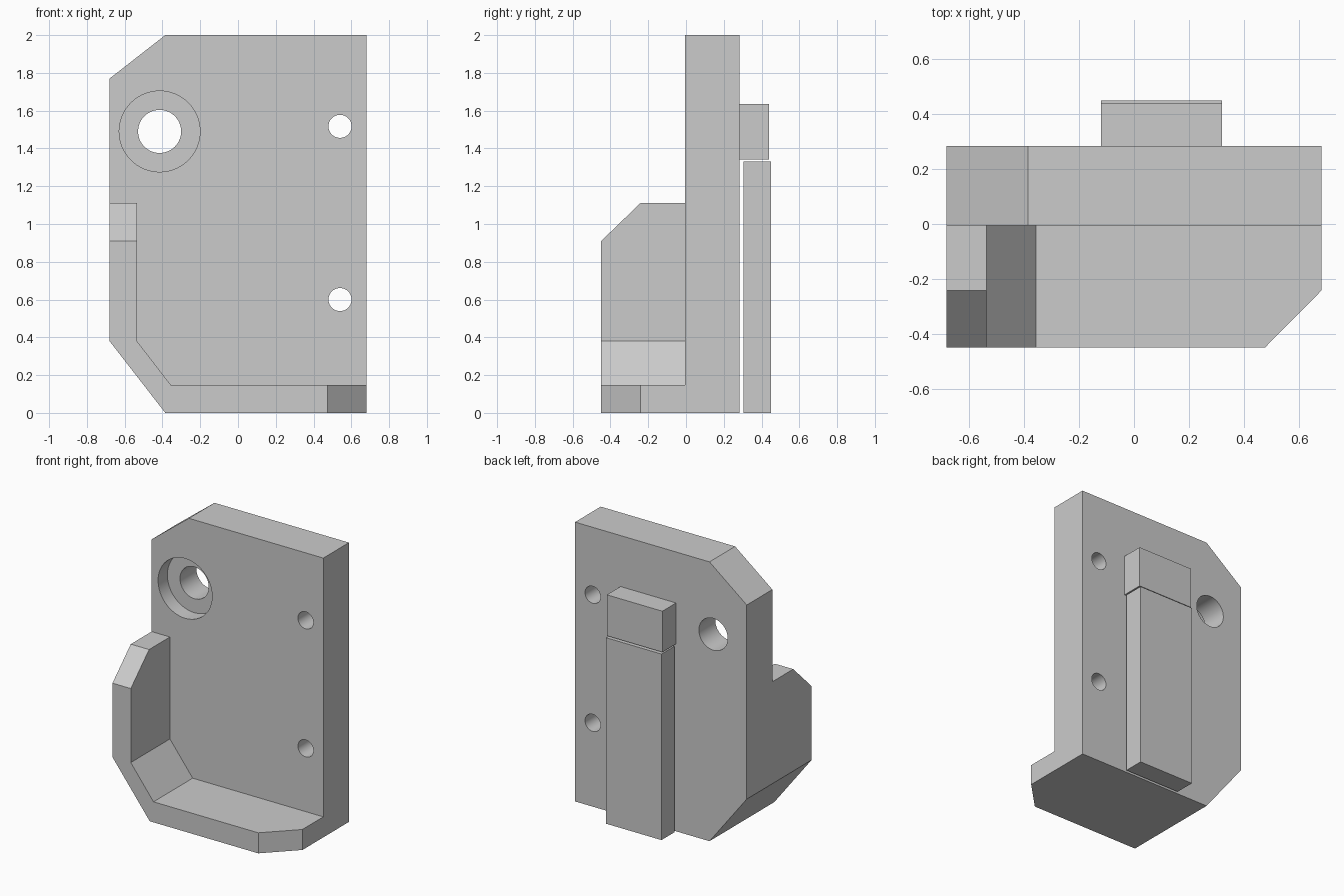
import bpy
import bmesh
from math import radians
from mathutils import Matrix, Vector

if "Cube" in bpy.data.objects:
    bpy.data.objects.remove(bpy.data.objects["Cube"], do_unlink=True)

GREY = (0.6, 0.6, 0.6, 1.0)
grey = bpy.data.materials.new("plain grey")
grey.use_nodes = True
grey.diffuse_color = GREY
grey.node_tree.nodes["Principled BSDF"].inputs["Base Color"].default_value = GREY

FRONT, FACE, BACK = -0.449, -0.006, 0.284   # flange front, plate front, plate back


def finish(name, bm):
    bmesh.ops.recalc_face_normals(bm, faces=bm.faces)
    mesh = bpy.data.meshes.new(name)
    bm.to_mesh(mesh)
    bm.free()
    mesh.materials.append(grey)
    obj = bpy.data.objects.new(name, mesh)
    bpy.context.collection.objects.link(obj)
    return obj


def prism(name, outline, axis, start, end):
    """Extrude a 2D outline along the given axis (the other two axes keep their order)."""
    def place(p, depth):
        co = list(p)
        co.insert(axis, depth)
        return Vector(co)
    bm = bmesh.new()
    face = bm.faces.new([bm.verts.new(place(p, start)) for p in outline])
    result = bmesh.ops.extrude_face_region(bm, geom=[face])
    verts = [v for v in result["geom"] if isinstance(v, bmesh.types.BMVert)]
    bmesh.ops.translate(bm, verts=verts, vec=place((0, 0), end - start))
    return finish(name, bm)


def box(name, x, y, z):
    return prism(name, [(x[0], z[0]), (x[1], z[0]), (x[1], z[1]), (x[0], z[1])], 1, *y)


def drill(name, x, z, radius, start, end):
    bm = bmesh.new()
    spot = Matrix.Translation((x, (start + end) / 2, z)) @ Matrix.Rotation(radians(90), 4, 'X')
    bmesh.ops.create_cone(bm, cap_ends=True, segments=64, radius1=radius,
                          radius2=radius, depth=end - start, matrix=spot)
    return finish(name, bm)


def cut(target, cutter):
    cutter.hide_render = True
    mod = target.modifiers.new("cut", 'BOOLEAN')
    mod.operation, mod.solver, mod.object = 'DIFFERENCE', 'EXACT', cutter
    bpy.context.view_layer.objects.active = target
    bpy.ops.object.modifier_apply(modifier=mod.name)
    bpy.data.objects.remove(cutter, do_unlink=True)


# Back plate with side wall and floor flange, carved from one block
bracket = prism("bracket_body", [(-0.68, 0.38), (-0.385, 0), (0.68, 0), (0.68, 2),
                                 (-0.385, 2), (-0.68, 1.77)], 1, FRONT, BACK)
cut(bracket, prism("pocket_cutter", [(-0.535, 0.38), (-0.355, 0.147), (1, 0.147), (1, 3),
                                     (-1, 3), (-1, 1.11), (-0.535, 1.11)], 1, -1, FACE))

# Chamfered outer corners of the wall and the floor
cut(bracket, prism("wall_corner_cutter", [(-0.449, 0.91), (-0.242, 1.11), (-0.242, 1.3),
                                          (-0.6, 1.3), (-0.6, 0.764)], 0, -1, -0.4))
cut(bracket, prism("floor_corner_cutter", [(0.475, -0.449), (0.68, -0.242), (0.9, -0.02),
                                           (0.9, -0.6), (0.325, -0.6)], 2, -0.2, 0.3))

# Stepped large hole and two small screw holes
cut(bracket, drill("counterbore_cutter", -0.415, 1.49, 0.214, -0.2, FACE + 0.105))
cut(bracket, drill("large_hole_cutter", -0.415, 1.49, 0.114, -0.2, 0.5))
for z in (0.6, 1.517):
    cut(bracket, drill("screw_hole_cutter", 0.54, z, 0.061, -0.2, 0.5))

# Rail block and separate long bar behind the plate
rail_block = box("rear_block", (-0.12, 0.32), (BACK, 0.439), (1.342, 1.635))
rail_bar = box("rear_bar", (-0.12, 0.32), (0.304, 0.449), (0, 1.332))

bpy.ops.object.select_all(action='DESELECT')
bracket.select_set(True)
bpy.context.view_layer.objects.active = bracket
bpy.ops.object.shade_smooth_by_angle(angle=radians(30))
